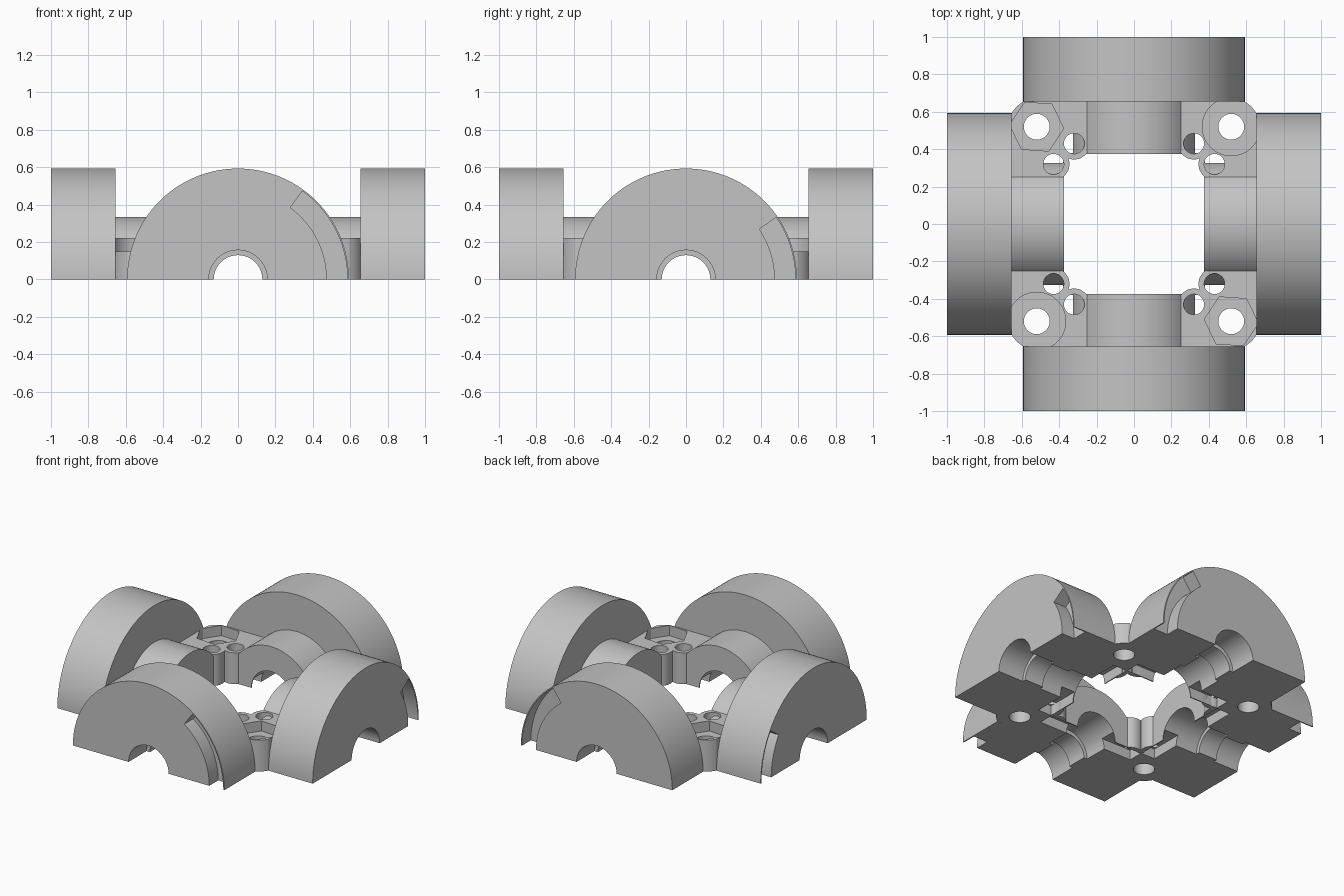
import bpy, bmesh, math
from mathutils import Matrix, Vector

if "Cube" in bpy.data.objects:
    bpy.data.objects.remove(bpy.data.objects["Cube"])

gray = bpy.data.materials.new("light gray plastic")
gray.diffuse_color = (0.55, 0.55, 0.55, 1)
gray.use_nodes = True
gray.node_tree.nodes["Principled BSDF"].inputs["Base Color"].default_value = gray.diffuse_color


def arc(cx, cy, r, a0, a1, n):
    """Points on an arc, angles in degrees."""
    return [(cx + r * math.cos(math.radians(a0 + (a1 - a0) * i / n)),
             cy + r * math.sin(math.radians(a0 + (a1 - a0) * i / n))) for i in range(n + 1)]


def circle(cx, cy, r, n=48, turn=0):
    return arc(cx, cy, r, turn, turn + 360, n)[:-1]


def rect(x0, x1, y0, y1):
    return [(x0, y0), (x1, y0), (x1, y1), (x0, y1)]


def prism(name, pts, lo, hi, axis="z"):
    """Extrude a 2D outline along z (outline in xy) or along y (outline in xz)."""
    bm = bmesh.new()
    co = [(u, v, lo) if axis == "z" else (u, lo, v) for u, v in pts]
    face = bm.faces.new([bm.verts.new(c) for c in co])
    ext = bmesh.ops.extrude_face_region(bm, geom=[face])
    verts = [e for e in ext["geom"] if isinstance(e, bmesh.types.BMVert)]
    step = Vector((0, 0, hi - lo)) if axis == "z" else Vector((0, hi - lo, 0))
    bmesh.ops.translate(bm, verts=verts, vec=step)
    bmesh.ops.recalc_face_normals(bm, faces=bm.faces)
    mesh = bpy.data.meshes.new(name)
    bm.to_mesh(mesh)
    bm.free()
    mesh.materials.append(gray)
    obj = bpy.data.objects.new(name, mesh)
    bpy.context.collection.objects.link(obj)
    return obj


def carve(obj, cutters):
    """Subtract the cutters, return the finished mesh and clear the helpers."""
    for c in cutters:
        c.hide_render = True
        mod = obj.modifiers.new("cut", "BOOLEAN")
        mod.operation = "DIFFERENCE"
        mod.solver = "EXACT"
        mod.object = c
    bpy.context.view_layer.update()
    dg = bpy.context.evaluated_depsgraph_get()
    mesh = bpy.data.meshes.new_from_object(obj.evaluated_get(dg))
    for o in [obj] + cutters:
        bpy.data.objects.remove(o)
    return mesh


def place(name, mesh, matrix):
    """Put a rotated or mirrored copy of a mesh in the scene."""
    m = mesh.copy()
    m.transform(matrix)
    if matrix.determinant() < 0:
        m.flip_normals()
    m.shade_smooth()
    m.set_sharp_from_angle(angle=math.radians(30))
    bpy.context.collection.objects.link(bpy.data.objects.new(name, m))


def drum(slot_angle):
    """Half drum with a stepped shaft bore and a curved slot in the outer face."""
    body = prism("drum", arc(0, 0, 0.593, 0, 180, 96), -1, -0.655, "y")
    slot = arc(0, 0, 0.585, -8, slot_angle, 40) + arc(0, 0, 0.475, slot_angle, -8, 40)
    return carve(body, [
        prism("outer_bore", circle(0, 0, 0.157), -1.1, -0.8, "y"),
        prism("shaft_bore", circle(0, 0, 0.13), -0.9, -0.5, "y"),
        prism("slot", slot, -1.1, -0.9, "y")])


def neck():
    """Half-round bearing seat with a tie channel underneath."""
    body = prism("neck", arc(0, 0, 0.333, 0, 180, 64), -0.655, -0.373, "y")
    return carve(body, [
        prism("seat_bore", circle(0, 0, 0.157), -0.8, -0.2, "y"),
        prism("tie_channel", rect(-0.375, 0.375, -0.485, -0.38), -0.1, 0.07)])


def corner(pocket):
    """Bolted corner block with two rounded bosses around the tie holes."""
    boss = arc(0.32, 0.43, 0.085, 214.5, 291.4, 14)
    outline = [(0.25, 0.655)] + boss + [(y, x) for x, y in boss[-2::-1]]
    outline += [(0.655, 0.25)] + arc(0.52, 0.52, 0.152, 27.4, 62.6, 8)
    body = prism("corner", outline, 0, 0.222)
    return carve(body, [
        prism("bolt_hole", circle(0.52, 0.52, 0.069), -0.1, 0.4),
        prism("pocket", pocket, 0.15, 0.4),
        prism("tie_hole_a", circle(0.32, 0.43, 0.055, 32), -0.1, 0.4),
        prism("tie_hole_b", circle(0.43, 0.32, 0.055, 32), -0.1, 0.4),
        prism("channel_a", rect(0.1, 0.375, 0.38, 0.485), -0.1, 0.07),
        prism("channel_b", rect(0.38, 0.485, 0.1, 0.375), -0.1, 0.07)])


turn = Matrix.Rotation(math.pi / 2, 4, "Z")
mirror_x = Matrix.Diagonal((-1, 1, 1, 1))
mirror_y = Matrix.Diagonal((1, -1, 1, 1))

# Four arms: front/back and right/left are mirrored pairs
tall, short, seat = drum(54), drum(34.5), neck()
arms = [("front", tall, Matrix.Identity(4)), ("back", tall, mirror_y),
        ("right", short, turn), ("left", short, mirror_x @ turn)]
for side, mesh, matrix in arms:
    place(side + "_drum", mesh, matrix)
    place(side + "_neck", seat, matrix)

# Four corners: nut pockets and bolt head pockets on opposite diagonals
nut = corner(circle(0.52, 0.52, 0.145, 6, 4))
head = corner(circle(0.52, 0.52, 0.155, 64))
place("back_right_corner", head, Matrix.Identity(4))
place("front_left_corner", head, mirror_x @ mirror_y)
place("front_right_corner", nut, mirror_y)
place("back_left_corner", nut, mirror_x)
